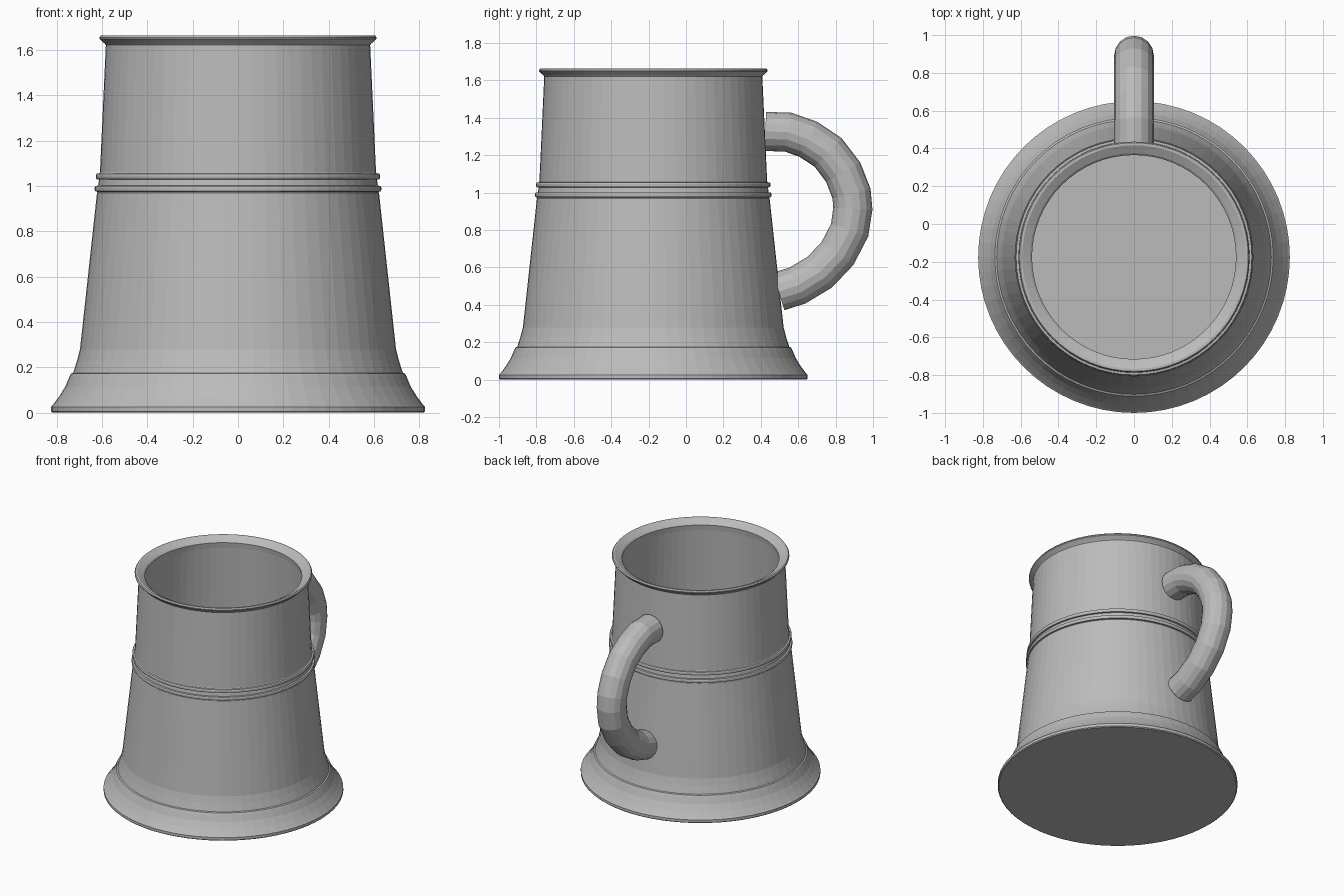
import bpy, bmesh, math
from mathutils import Vector

if "Cube" in bpy.data.objects:
    bpy.data.objects.remove(bpy.data.objects["Cube"])

pewter = bpy.data.materials.new("pewter grey")
pewter.diffuse_color = (0.5, 0.5, 0.5, 1)
pewter.use_nodes = True
pewter.node_tree.nodes["Principled BSDF"].inputs["Base Color"].default_value = pewter.diffuse_color

CY = -0.175   # centre of the tankard body in y
SEG = 64


def finish(name, bm, angle):
    bmesh.ops.recalc_face_normals(bm, faces=bm.faces)
    me = bpy.data.meshes.new(name)
    bm.to_mesh(me)
    bm.free()
    ob = bpy.data.objects.new(name, me)
    bpy.context.collection.objects.link(ob)
    me.materials.append(pewter)
    if angle:
        bpy.ops.object.select_all(action='DESELECT')
        ob.select_set(True)
        bpy.context.view_layer.objects.active = ob
        bpy.ops.object.shade_smooth_by_angle(angle=math.radians(angle))
    return ob


def loft(bm, rings, closed=False):
    # Skin a list of vertex rings; cap both ends
    n = len(rings[0])
    for a, b in zip(rings, rings[1:]):
        for i in range(n):
            j = (i + 1) % n
            bm.faces.new((a[i], a[j], b[j], b[i]))
    bm.faces.new(rings[0])
    bm.faces.new(rings[-1])


def lathe(name, profile):
    bm = bmesh.new()
    rings = [[bm.verts.new((r * math.cos(2 * math.pi * i / SEG),
                            CY + r * math.sin(2 * math.pi * i / SEG), z))
              for i in range(SEG)] for r, z in profile]
    loft(bm, rings)
    return finish(name, bm, 1)


def bead(r, z):
    # Small raised band, half round
    return [(r - 0.014, z - 0.014), (r - 0.003, z - 0.012), (r, z - 0.005),
            (r, z + 0.005), (r - 0.003, z + 0.012), (r - 0.015, z + 0.014)]


# Hollow body: flared foot, tapered wall, two bands, lip, inner wall, floor
outer = [(0.818, 0), (0.825, 0.006), (0.825, 0.026), (0.817, 0.034),
         (0.79, 0.07), (0.762, 0.115), (0.743, 0.16), (0.737, 0.172),
         (0.727, 0.176), (0.71, 0.23), (0.697, 0.28), (0.66, 0.62)]
outer += [(0.622, 0.97)] + bead(0.632, 0.988) + bead(0.627, 1.042)
outer += [(0.609, 1.06), (0.583, 1.622)]
lip = [(0.588, 1.628), (0.61, 1.648), (0.611, 1.655), (0.605, 1.664),
       (0.592, 1.664), (0.55, 1.64), (0.54, 1.63)]
inner = [(0.545, 1.59), (0.575, 1.0), (0.65, 0.28), (0.655, 0.12)]
lathe("tankard_body", outer + lip + inner)

# Handle: round bar swept along a C-shaped path
path = [(0.425, 1.327), (0.545, 1.324), (0.655, 1.285), (0.76, 1.215),
        (0.84, 1.11), (0.885, 0.995), (0.892, 0.915), (0.875, 0.80),
        (0.81, 0.675), (0.715, 0.575), (0.595, 0.503), (0.495, 0.472)]
pts = [Vector((0, y, z)) for y, z in path]
R, SIDES = 0.105, 16
bm = bmesh.new()
rings = []
for k, p in enumerate(pts):
    t = (pts[min(k + 1, len(pts) - 1)] - pts[max(k - 1, 0)]).normalized()
    side = Vector((1, 0, 0))
    up = side.cross(t)
    rings.append([bm.verts.new(p + R * (math.cos(a) * side + math.sin(a) * up))
                  for a in (2 * math.pi * i / SIDES for i in range(SIDES))])
loft(bm, rings)
finish("handle", bm, 0)
